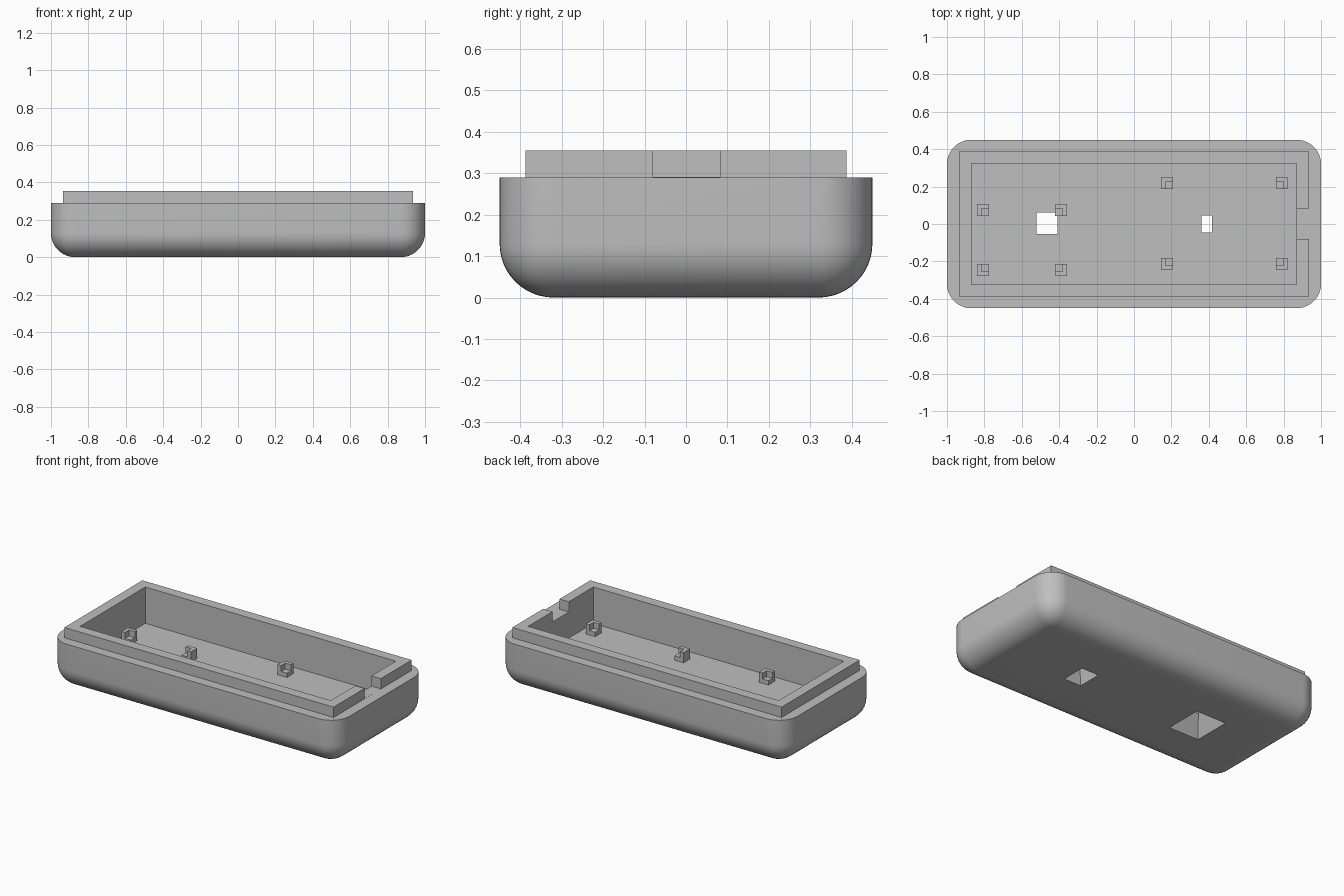
import bpy, bmesh, math
from mathutils import Vector

if "Cube" in bpy.data.objects:
    bpy.data.objects.remove(bpy.data.objects["Cube"], do_unlink=True)

grey = bpy.data.materials.new("plain grey")
grey.use_nodes = True
colour = (0.52, 0.52, 0.52, 1)
grey.diffuse_color = colour
grey.node_tree.nodes["Principled BSDF"].inputs["Base Color"].default_value = colour

FLOOR, RIM, TOP = 0.127, 0.29, 0.355
RADIUS = 0.13


def box(name, lo, hi, round_below=0, taper=None):
    """Box between two corners; optional rounded sides and base, or a smaller top."""
    lo, hi = Vector(lo), Vector(hi)
    mid, size = (lo + hi) / 2, hi - lo
    bm = bmesh.new()
    bmesh.ops.create_cube(bm, size=1)
    for v in bm.verts:
        shrink = taper if taper and v.co.z > 0 else (1, 1)
        v.co = (mid.x + v.co.x * size.x * shrink[0],
                mid.y + v.co.y * size.y * shrink[1],
                mid.z + v.co.z * size.z)
    if round_below:
        edges = [e for e in bm.edges if min(v.co.z for v in e.verts) < mid.z]
        bmesh.ops.bevel(bm, geom=edges, offset=round_below, segments=12,
                        profile=0.5, affect='EDGES')
    mesh = bpy.data.meshes.new(name)
    bm.to_mesh(mesh)
    bm.free()
    mesh.materials.append(grey)
    obj = bpy.data.objects.new(name, mesh)
    bpy.context.collection.objects.link(obj)
    return obj


def combine(target, tool, operation):
    """Apply a boolean and remove the tool object."""
    mod = target.modifiers.new("combine", 'BOOLEAN')
    mod.operation, mod.object, mod.solver = operation, tool, 'EXACT'
    bpy.ops.object.select_all(action='DESELECT')
    bpy.context.view_layer.objects.active = target
    target.select_set(True)
    bpy.ops.object.modifier_apply(modifier=mod.name)
    bpy.data.objects.remove(tool, do_unlink=True)


# Rounded tray with a raised lip
tray = box("tray", (-1, -0.45, 0), (1, 0.45, RIM), RADIUS)
lip = box("lip", (-0.935, -0.387, 0.2), (0.935, 0.387, TOP))
combine(tray, lip, 'UNION')

# Open cavity, and the gap in the lip at one end
cavity = box("cavity", (-0.87, -0.323, FLOOR), (0.87, 0.323, 0.5))
combine(tray, cavity, 'DIFFERENCE')
gap = box("lip_gap", (0.8, -0.08, RIM + 0.0005), (0.96, 0.082, 0.5))
combine(tray, gap, 'DIFFERENCE')

# Tapered openings through the floor: centre, inner size, outer size
for centre, inner, outer in [((-0.465, 0.003), (0.11, 0.115), (0.21, 0.24)),
                             ((0.389, 0.0), (0.057, 0.092), (0.12, 0.155))]:
    # continue the slopes slightly past both floor surfaces
    over = 0.01 / FLOOR
    big = [o + (o - i) * over for i, o in zip(inner, outer)]
    small = [i - (o - i) * over for i, o in zip(inner, outer)]
    x, y = centre
    hole = box("floor_opening", (x - big[0] / 2, y - big[1] / 2, -0.01),
               (x + big[0] / 2, y + big[1] / 2, FLOOR + 0.01),
               taper=(small[0] / big[0], small[1] / big[1]))
    combine(tray, hole, 'DIFFERENCE')

bpy.ops.object.shade_smooth_by_angle(angle=math.radians(30))

# Corner post with a square pocket on its +x +y corner
half = 0.032
post = box("corner_post", (-half, -half, -0.005), (half, half, 0.064))
pocket = box("pocket", (-0.008, -0.008, 0.027), (0.1, 0.1, 0.1))
combine(post, pocket, 'DIFFERENCE')

# Two sets of four posts, each pocket facing the middle of its set
places = []
for x0, x1, y0, y1 in [(-0.807, -0.39, -0.246, 0.075), (0.176, 0.79, -0.214, 0.22)]:
    places += [(x0, y0, 0), (x1, y0, 1), (x1, y1, 2), (x0, y1, 3)]
for i, (x, y, turn) in enumerate(places):
    obj = post
    if i:
        obj = bpy.data.objects.new("corner_post", post.data)
        bpy.context.collection.objects.link(obj)
    obj.location = (x, y, FLOOR)
    obj.rotation_euler.z = turn * math.pi / 2
